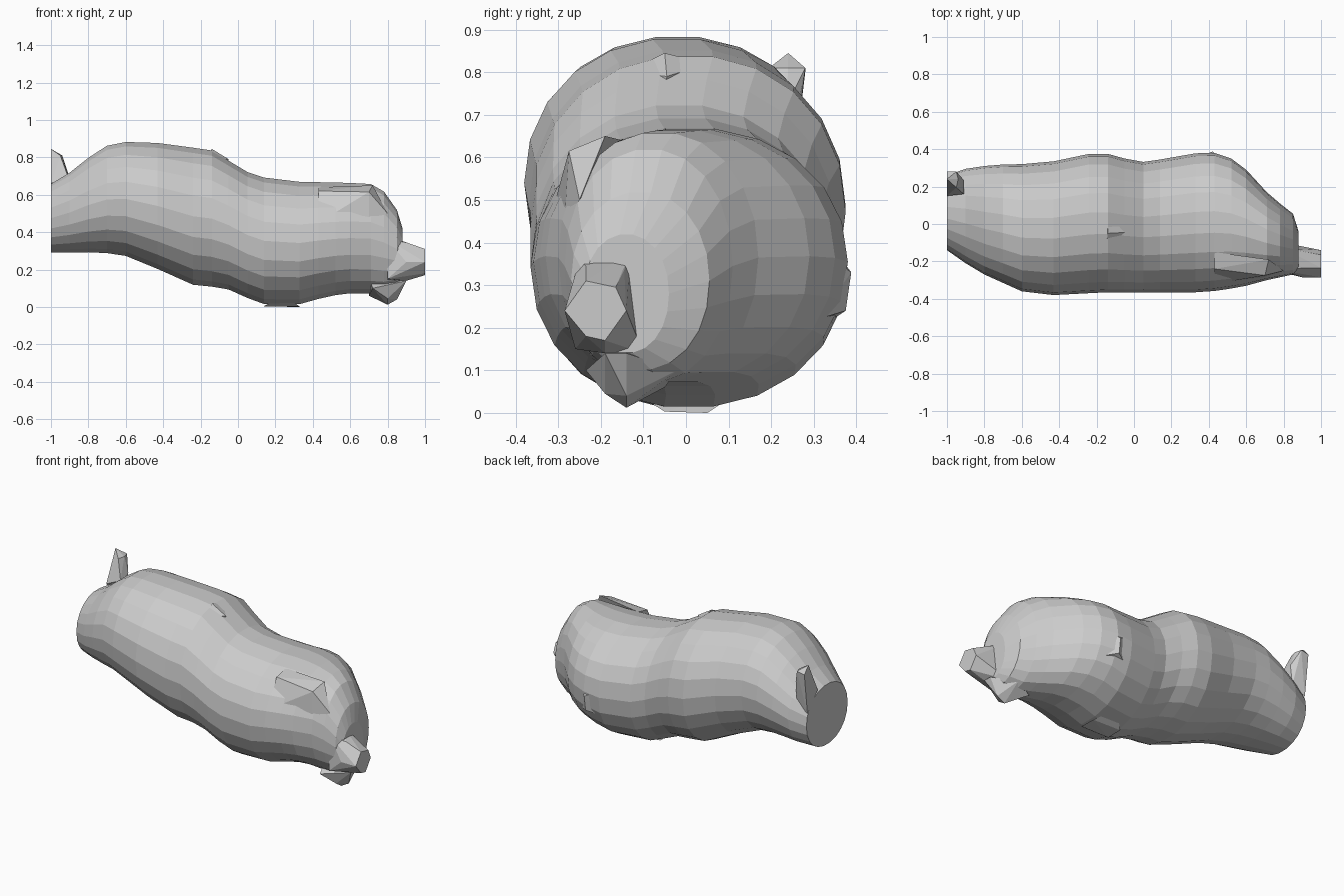
import bpy, bmesh, math


def finish(bm, name):
    bmesh.ops.recalc_face_normals(bm, faces=bm.faces[:])
    mesh = bpy.data.meshes.new(name)
    bm.to_mesh(mesh)
    bm.free()
    obj = bpy.data.objects.new(name, mesh)
    bpy.context.collection.objects.link(obj)
    return obj


def loft(name, sections, sides=22, power=2.1):
    """Skin oval sections given as (x, y low, y high, z low, z high)."""
    bm = bmesh.new()
    rings = []
    for x, y0, y1, z0, z1 in sections:
        ring = []
        for i in range(sides):
            a = 2 * math.pi * i / sides
            c, s = math.cos(a), math.sin(a)
            u = math.copysign(abs(c) ** (2 / power), c)
            v = math.copysign(abs(s) ** (2 / power), s)
            ring.append(bm.verts.new((x, (y0 + y1) / 2 + u * (y1 - y0) / 2,
                                      (z0 + z1) / 2 + v * (z1 - z0) / 2)))
        rings.append(ring)
    for a, b in zip(rings, rings[1:]):
        for i in range(sides):
            j = (i + 1) % sides
            bm.faces.new((a[i], a[j], b[j], b[i]))
    bm.faces.new(rings[0])
    bm.faces.new(rings[-1])
    return finish(bm, name)


def lump(name, points):
    """Small faceted piece wrapped around a few points."""
    bm = bmesh.new()
    for p in points:
        bm.verts.new(p)
    res = bmesh.ops.convex_hull(bm, input=bm.verts[:])
    inner = [v for v in res["geom_interior"] if isinstance(v, bmesh.types.BMVert)]
    bmesh.ops.delete(bm, geom=inner, context='VERTS')
    return finish(bm, name)


# Long rounded body, cut flat at the rear
loft("body", [
    (-1.00, -0.14, 0.26, 0.29, 0.66),
    (-0.90, -0.21, 0.295, 0.29, 0.72),
    (-0.80, -0.27, 0.31, 0.29, 0.80),
    (-0.70, -0.315, 0.318, 0.285, 0.865),
    (-0.60, -0.36, 0.32, 0.27, 0.885),
    (-0.43, -0.38, 0.335, 0.20, 0.88),
    (-0.24, -0.37, 0.375, 0.115, 0.855),
    (-0.14, -0.365, 0.375, 0.105, 0.84),
    (-0.05, -0.365, 0.35, 0.09, 0.785),
    (0.05, -0.365, 0.332, 0.045, 0.725),
    (0.14, -0.365, 0.345, 0.012, 0.695),
    (0.33, -0.365, 0.378, 0.012, 0.672),
    (0.43, -0.358, 0.38, 0.04, 0.67),
    (0.52, -0.345, 0.35, 0.06, 0.668),
    (0.60, -0.33, 0.29, 0.07, 0.666),
    (0.71, -0.30, 0.17, 0.07, 0.66),
    (0.78, -0.285, 0.11, 0.07, 0.62),
    (0.85, -0.27, 0.055, 0.10, 0.52),
    (0.88, -0.24, -0.04, 0.14, 0.42),
])

# Squared shoulder fold on the front side
lump("shoulder_fold", [(0.43, -0.24, 0.62), (0.70, -0.275, 0.615), (0.72, -0.19, 0.65),
                       (0.43, -0.15, 0.64), (0.70, -0.285, 0.45), (0.43, -0.32, 0.45),
                       (0.80, -0.25, 0.50)])

# Blunt snout
lump("snout", [(0.90, -0.235, 0.345), (0.90, -0.145, 0.335), (1.0, -0.235, 0.31),
               (1.0, -0.165, 0.295), (1.0, -0.14, 0.24), (1.0, -0.19, 0.17),
               (1.0, -0.235, 0.18), (1.0, -0.285, 0.24), (0.90, -0.285, 0.24),
               (0.90, -0.19, 0.14), (0.80, -0.25, 0.36), (0.80, -0.13, 0.38),
               (0.80, -0.26, 0.15), (0.80, -0.10, 0.14)])

# Stubby front foot
lump("front_foot", [(0.80, -0.14, 0.012), (0.85, -0.14, 0.04), (0.80, -0.19, 0.045),
                    (0.72, -0.235, 0.10), (0.90, -0.19, 0.14), (0.90, -0.14, 0.14),
                    (0.70, -0.05, 0.06), (0.80, -0.02, 0.10), (0.70, -0.14, 0.16)])

# Side and belly nubs
lump("side_nub", [(0.42, 0.388, 0.33), (0.42, 0.375, 0.24), (0.33, 0.33, 0.21),
                  (0.50, 0.31, 0.22), (0.33, 0.35, 0.38), (0.50, 0.32, 0.38)])
lump("belly_nub", [(0.14, -0.05, 0.003), (0.33, 0.05, 0.0), (0.33, -0.05, 0.003),
                   (0.14, 0.05, 0.005), (0.24, -0.14, 0.06), (0.24, 0.14, 0.06)])

# Small bump on the back
lump("back_bump", [(-0.14, -0.05, 0.845), (-0.05, -0.045, 0.79), (-0.14, 0.05, 0.82),
                   (-0.15, -0.14, 0.80), (-0.06, -0.05, 0.74)])

# Upright tail at the rear corner
lump("tail", [(-1.0, 0.24, 0.845), (-0.94, 0.24, 0.81), (-0.95, 0.28, 0.81),
              (-0.95, 0.195, 0.81), (-1.0, 0.28, 0.80), (-0.91, 0.235, 0.72),
              (-0.91, 0.16, 0.70), (-1.0, 0.25, 0.55), (-1.0, 0.15, 0.66),
              (-0.92, 0.24, 0.60)])
